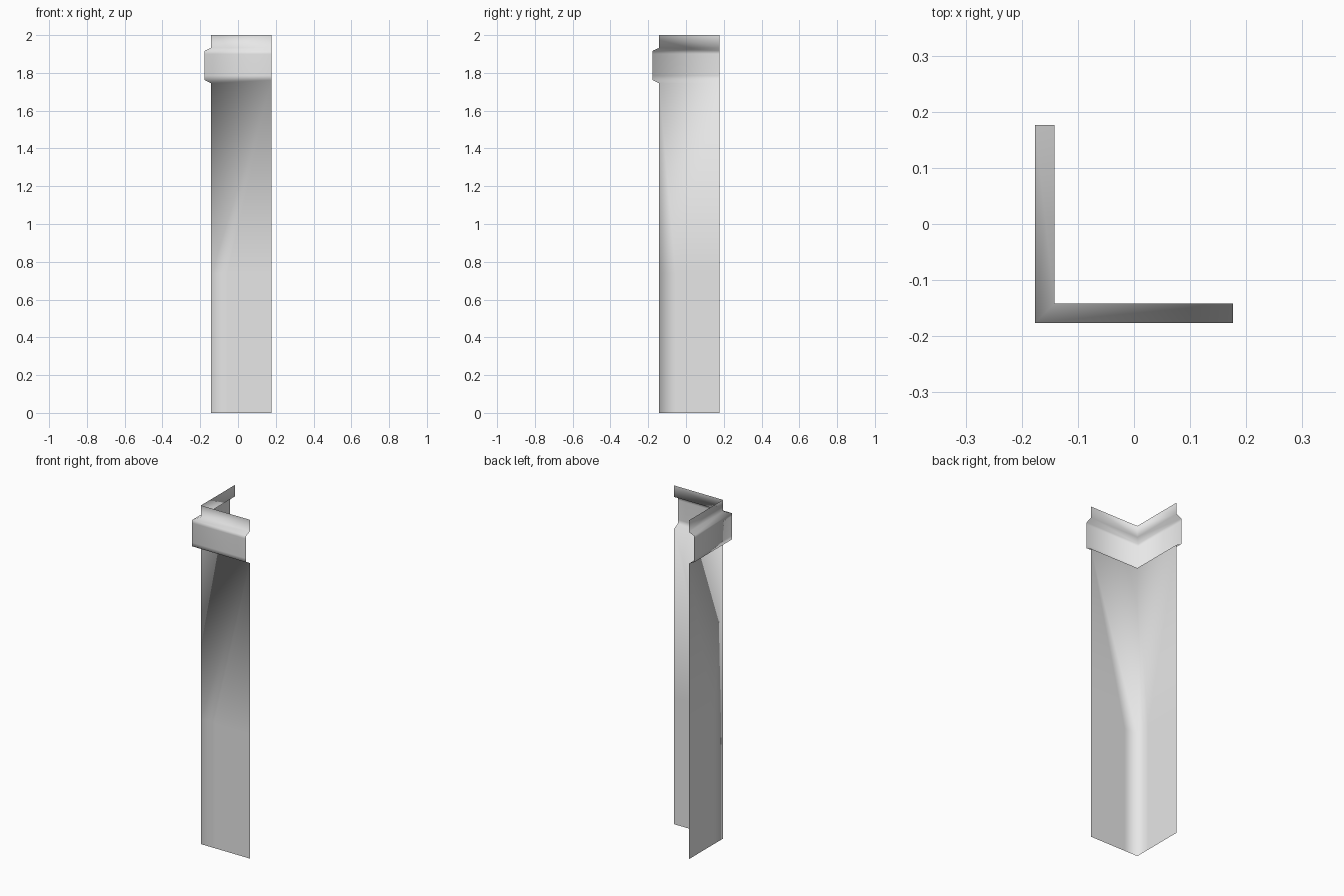
import bpy
import bmesh

if "Cube" in bpy.data.objects:
    bpy.data.objects.remove(bpy.data.objects["Cube"])

WALL = -0.142      # plane of both wings
END = 0.1765       # free ends of the wings
FOLD = -0.055      # fold line beside the corner
MID = 0.74         # height where the fold line stops

# Moulding section from the underside up: outward offset, height
MOULDING = [(0, 1.745), (0.034, 1.762), (0.0345, 1.785),
            (0.0345, 1.9), (0.034, 1.918), (0, 1.932), (0, 2)]

grey = bpy.data.materials.new("light_grey")
grey.use_nodes = True
grey.diffuse_color = (0.8, 0.8, 0.8, 1)
grey.node_tree.nodes["Principled BSDF"].inputs["Base Color"].default_value = grey.diffuse_color

bm = bmesh.new()


def add_face(points, mirrored):
    """Add a face of the front wing, or its twin across the corner diagonal."""
    if mirrored:
        points = [(y, x, z) for x, y, z in reversed(points)]
    bm.faces.new([bm.verts.new(p) for p in points])


for mirrored in (False, True):
    # Lower sheet: corner strip and outer strip
    for left, right in ((WALL, FOLD), (FOLD, END)):
        add_face([(left, WALL, 0), (right, WALL, 0),
                  (right, WALL, MID), (left, WALL, MID)], mirrored)
    # Upper sheet, split by the slanting fold
    top = MOULDING[0][1]
    add_face([(WALL, WALL, MID), (FOLD, WALL, MID),
              (END, WALL, top), (WALL, WALL, top)], mirrored)
    add_face([(FOLD, WALL, MID), (END, WALL, MID), (END, WALL, top)], mirrored)
    # Mitred moulding and top lip
    for (o1, z1), (o2, z2) in zip(MOULDING, MOULDING[1:]):
        a, b = WALL - o1, WALL - o2
        add_face([(a, a, z1), (END, a, z1), (END, b, z2), (b, b, z2)], mirrored)

# Weld the wings into one sheet with soft shading around the corner
bmesh.ops.remove_doubles(bm, verts=bm.verts[:], dist=0.0001)
for face in bm.faces:
    face.smooth = True

mesh = bpy.data.meshes.new("corner_trim")
bm.to_mesh(mesh)
bm.free()
mesh.materials.append(grey)
trim = bpy.data.objects.new("corner_trim", mesh)
bpy.context.collection.objects.link(trim)
